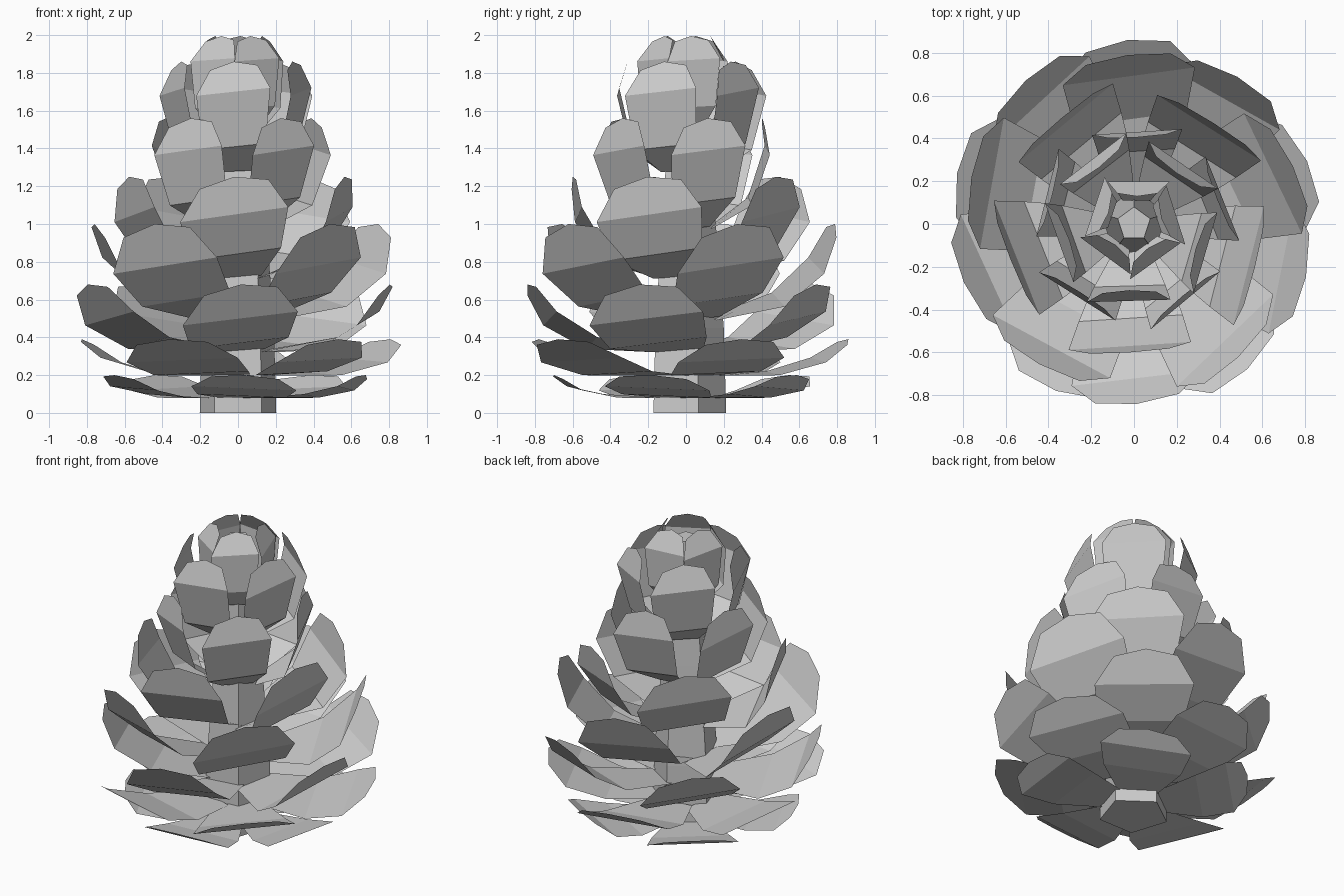
import bpy
import bmesh
import math

if "Cube" in bpy.data.objects:
    bpy.data.objects.remove(bpy.data.objects["Cube"])


def make_object(name, bm):
    mesh = bpy.data.meshes.new(name)
    bmesh.ops.recalc_face_normals(bm, faces=bm.faces)
    bm.to_mesh(mesh)
    bm.free()
    ob = bpy.data.objects.new(name, mesh)
    bpy.context.collection.objects.link(ob)
    return ob


# Tapered five-sided core
bm = bmesh.new()
loops = []
for r, z in [(0.213, 0), (0.20, 0.45), (0.15, 1.1), (0.08, 1.9)]:
    loops.append([bm.verts.new((r * math.cos(math.radians(90 + 72 * i)),
                                r * math.sin(math.radians(90 + 72 * i)), z))
                  for i in range(5)])
for lo, hi in zip(loops, loops[1:]):
    for i in range(5):
        j = (i + 1) % 5
        bm.faces.new((lo[i], lo[j], hi[j], hi[i]))
bm.faces.new(loops[0])
bm.faces.new(loops[-1])
make_object("core", bm)

# Rings: turn, half width, sideways roll, then (radius, height) at base, middle, crease, tip
RINGS = [
    (3, 0.28, -0.04, [(0.16, 0.08), (0.40, 0.09), (0.59, 0.13), (0.70, 0.20)]),
    (2, 0.31, 0.04, [(0.16, 0.20), (0.46, 0.21), (0.70, 0.28), (0.86, 0.39)]),
    (1, 0.305, 0.12, [(0.15, 0.33), (0.50, 0.37), (0.72, 0.50), (0.84, 0.68)]),
    (2, 0.31, 0.14, [(0.14, 0.50), (0.49, 0.60), (0.69, 0.78), (0.79, 1.00)]),
    (-2, 0.285, 0.14, [(0.14, 0.72), (0.44, 0.84), (0.57, 1.05), (0.60, 1.25)]),
    (-2, 0.21, 0.12, [(0.13, 0.98), (0.34, 1.12), (0.43, 1.39), (0.405, 1.56)]),
    (-4, 0.195, 0.11, [(0.13, 1.28), (0.29, 1.41), (0.36, 1.70), (0.31, 1.86)]),
    (-6, 0.145, 0.09, [(0.11, 1.50), (0.19, 1.62), (0.20, 1.87), (0.13, 1.995)]),
]


def make_scale(name, angle, half, roll, profile):
    bm = bmesh.new()
    ca, sa = math.cos(angle), math.sin(angle)

    def vert(r, x, z):
        r -= 0.1 * x
        z += roll * x * min(1, r / 0.3)
        return bm.verts.new((r * ca - x * sa, r * sa + x * ca, z))

    # base, middle and crease rows, then the shoulders just below the tip
    (rc, zc), (rt, zt) = profile[2], profile[3]
    shoulder = (rc + (rt - rc) * 0.8, zc + (zt - zc) * 0.8)
    rows = []
    for (r, z), f in zip(profile[:3] + [shoulder], (0.45, 0.85, 1.0, 0.64)):
        rows.append([vert(r, -half * f, z), vert(r, half * f, z)])
    for a, b in zip(rows[:2], rows[1:3]):
        bm.faces.new((a[0], a[1], b[1], b[0]))
    # rounded top with a blunt point
    bm.faces.new((rows[2][0], rows[2][1], rows[3][1], vert(rt, 0, zt), rows[3][0]))
    make_object(name, bm)


# Five scales per ring, each ring staggered by half a step
for k, (turn, half, roll, profile) in enumerate(RINGS):
    for i in range(5):
        deg = -90 + 72 * i + turn + (36 if k % 2 else 0)
        if k == 1 and i == 4:
            deg += 9          # one low scale sits closer to the front
        make_scale(f"scale_ring{k + 1}_{i + 1}", math.radians(deg), half, roll, profile)
